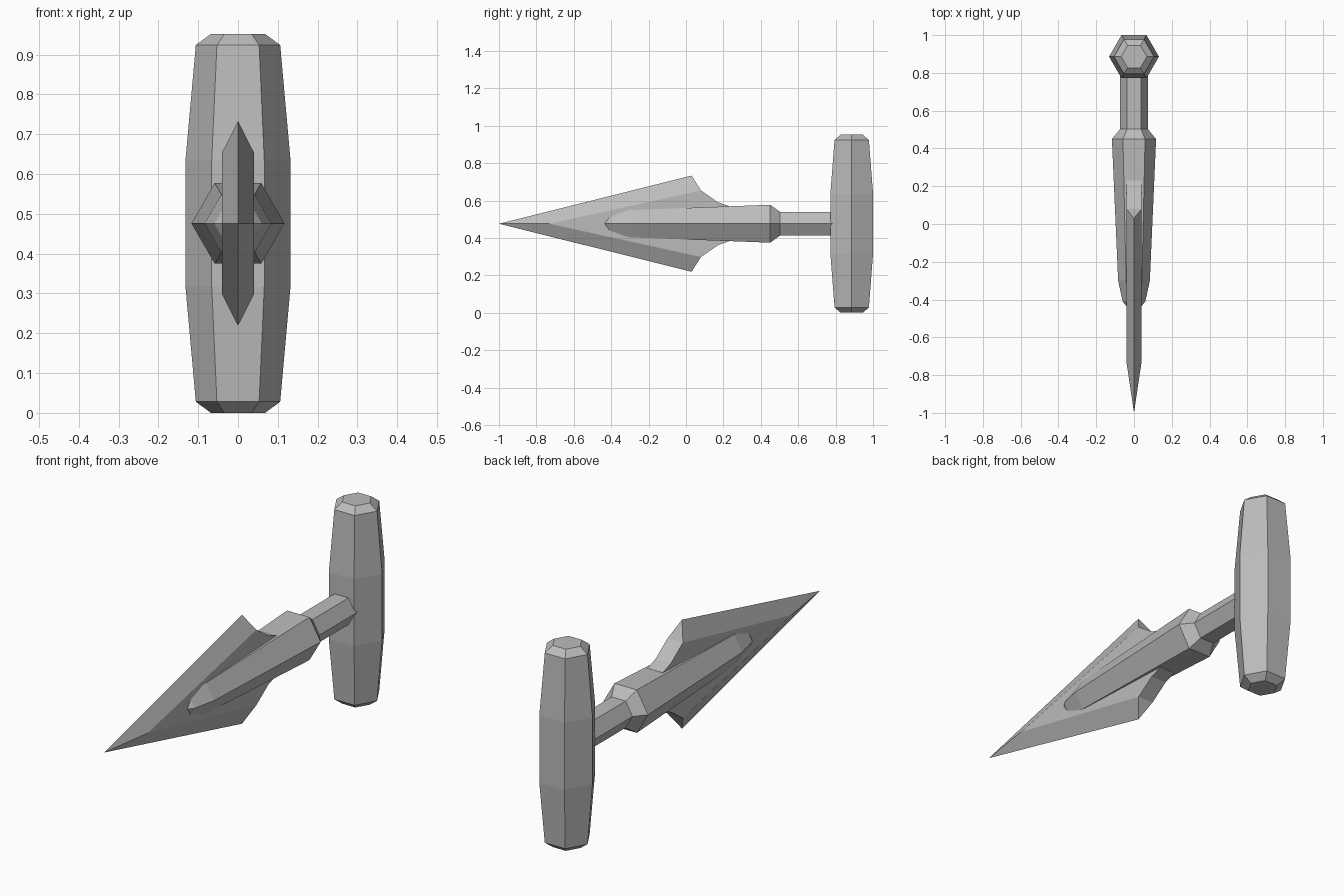
import bpy, bmesh
from math import cos, sin, tau

AXIS_Z = 0.476   # height of the blade and shaft axis
GRIP_Y = 0.886   # centre of the upright grip

cube = bpy.data.objects.get("Cube")
if cube:
    bpy.data.objects.remove(cube, do_unlink=True)

grey = bpy.data.materials.new("plain grey")
grey.use_nodes = True
grey.diffuse_color = (0.5, 0.5, 0.5, 1)
grey.node_tree.nodes["Principled BSDF"].inputs["Base Color"].default_value = (0.5, 0.5, 0.5, 1)


def finish(name, bm):
    """Turn a bmesh into a flat-shaded object."""
    bmesh.ops.recalc_face_normals(bm, faces=bm.faces[:])
    mesh = bpy.data.meshes.new(name)
    bm.to_mesh(mesh)
    bm.free()
    mesh.materials.append(grey)
    obj = bpy.data.objects.new(name, mesh)
    bpy.context.collection.objects.link(obj)
    return obj


def hex_bar(name, profile, place):
    """Six-sided bar through (distance, radius) rings, corners on the x axis."""
    bm = bmesh.new()
    rings = [[bm.verts.new(place(r * cos(tau * i / 6), r * sin(tau * i / 6), d))
              for i in range(6)] for d, r in profile]
    for a, b in zip(rings, rings[1:]):
        for i in range(6):
            j = (i + 1) % 6
            bm.faces.new((a[i], a[j], b[j], b[i]))
    bm.faces.new(rings[0])
    bm.faces.new(rings[-1])
    return finish(name, bm)


def upright(u, v, d):
    return (u, GRIP_Y + v, d)


def lengthwise(u, v, d):
    return (u, d, AXIS_Z + v)


# Upright grip with chamfered ends
hex_bar("grip", [(0, 0.068), (0.028, 0.106), (0.318, 0.132),
                 (0.634, 0.132), (0.924, 0.106), (0.952, 0.068)], upright)

# Shaft and the tapering socket that holds the blade
hex_bar("shaft", [(0.45, 0.073), (0.86, 0.073)], lengthwise)
hex_bar("socket", [(-0.46, 0.02), (-0.41, 0.06), (-0.3, 0.084),
                   (0.45, 0.117), (0.503, 0.073)], lengthwise)

# Blade: flat cheeks with bevels running out to a sharp edge
bm = bmesh.new()
HALF = 0.04
SHOULDER = [(0.08, 0.178), (0.17, 0.115), (0.23, 0.094)]


def point(x, y, z):
    return bm.verts.new((x, y, AXIS_Z + z))


tip = point(0, -1, 0)
barbs = {s: point(0, 0.03, s * 0.257) for s in (1, -1)}
cheeks = []
for side in (1, -1):
    nose = point(side * HALF, -0.73, 0)
    edge = {s: [point(side * HALF, y, s * z) for y, z in SHOULDER] for s in (1, -1)}
    cheeks.append(edge)
    bm.faces.new([nose] + edge[1] + edge[-1][::-1])
    for s in (1, -1):
        bm.faces.new((tip, nose, edge[s][0], barbs[s]))
left, right = cheeks
for s in (1, -1):
    bm.faces.new((barbs[s], left[s][0], right[s][0]))
    for i in range(len(SHOULDER) - 1):
        bm.faces.new((left[s][i], left[s][i + 1], right[s][i + 1], right[s][i]))
bm.faces.new((left[1][-1], left[-1][-1], right[-1][-1], right[1][-1]))
finish("blade", bm)
